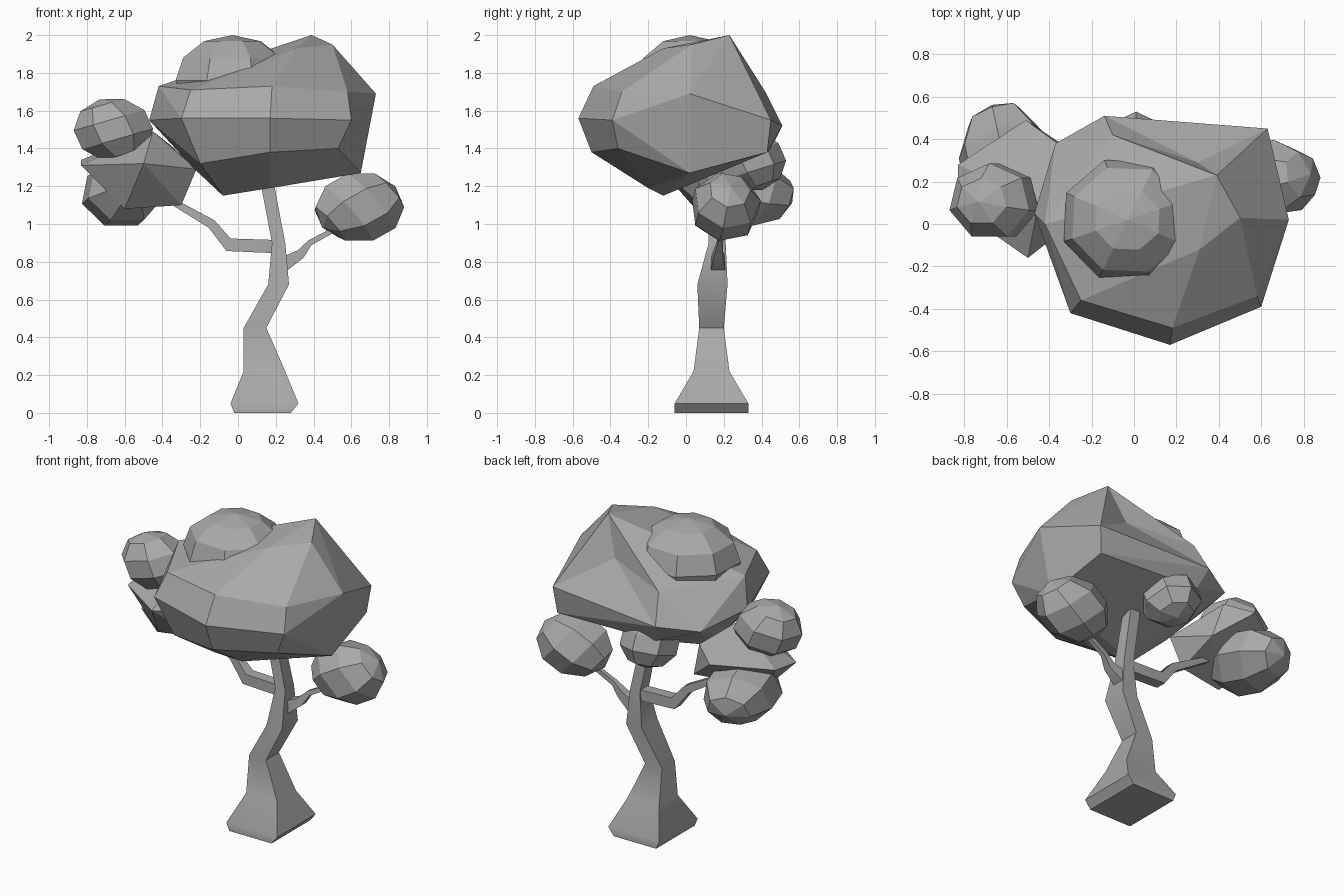
import bpy
import bmesh
import math
from mathutils import Vector, Euler

default_cube = bpy.data.objects.get("Cube")
if default_cube:
    bpy.data.objects.remove(default_cube, do_unlink=True)

# One plain grey for the whole tree
GREY = (0.4, 0.4, 0.4, 1.0)
grey = bpy.data.materials.new("plain_grey")
grey.use_nodes = True
grey.diffuse_color = GREY
grey.node_tree.nodes["Principled BSDF"].inputs["Base Color"].default_value = GREY


def finish(name, bm, smooth=False):
    """Turn a bmesh into a named, coloured object."""
    bmesh.ops.recalc_face_normals(bm, faces=bm.faces[:])
    mesh = bpy.data.meshes.new(name)
    bm.to_mesh(mesh)
    bm.free()
    mesh.materials.append(grey)
    obj = bpy.data.objects.new(name, mesh)
    bpy.context.collection.objects.link(obj)
    if smooth:
        bpy.ops.object.select_all(action="DESELECT")
        obj.select_set(True)
        bpy.context.view_layer.objects.active = obj
        bpy.ops.object.shade_smooth_by_angle(angle=math.radians(50))
    return obj


def loft(name, rings):
    """Skin a list of four-cornered rings and cap both ends."""
    bm = bmesh.new()
    loops = [[bm.verts.new(corner) for corner in ring] for ring in rings]
    for low, high in zip(loops, loops[1:]):
        for i in range(4):
            j = (i + 1) % 4
            bm.faces.new((low[i], low[j], high[j], high[i]))
    bm.faces.new(loops[0])
    bm.faces.new(loops[-1])
    return finish(name, bm, smooth=True)


def hull(name, points, dents=()):
    """Faceted clump wrapped around corner points, with optional dents."""
    bm = bmesh.new()
    for point in points:
        bm.verts.new(point)
    result = bmesh.ops.convex_hull(bm, input=bm.verts[:])
    spare = [g for g in result["geom_interior"] if isinstance(g, bmesh.types.BMVert)]
    bmesh.ops.delete(bm, geom=spare, context="VERTS")
    bmesh.ops.dissolve_limit(bm, angle_limit=math.radians(7),
                             verts=bm.verts[:], edges=bm.edges[:])
    for dent in dents:
        target = Vector(dent)
        face = min(bm.faces, key=lambda f: (f.calc_center_median() - target).length)
        poked = bmesh.ops.poke(bm, faces=[face])
        poked["verts"][0].co = target
    return finish(name, bm)


def clump(name, center, radii, tilt=(0, 0, 0), sides=7, rows=5):
    """Small low-poly ball of leaves, tilted and then stretched."""
    bm = bmesh.new()
    bmesh.ops.create_uvsphere(bm, u_segments=sides, v_segments=rows, radius=1)
    turn = Euler([math.radians(a) for a in tilt]).to_matrix()
    for vert in bm.verts:
        p = turn @ vert.co
        vert.co = Vector(center) + Vector([a * r for a, r in zip(p, radii)])
    return finish(name, bm)


def branch(name, path):
    """Square tapering limb along (x, y, z, half thickness) stations."""
    spots = [Vector(station[:3]) for station in path]
    rings = []
    for i, spot in enumerate(spots):
        ahead = spots[min(i + 1, len(spots) - 1)]
        behind = spots[max(i - 1, 0)]
        side = Vector((0, 1, 0))
        up = (ahead - behind).cross(side).normalized()
        half = path[i][3]
        rings.append([spot + half * (side * s + up * u)
                      for s, u in ((-1, -1), (1, -1), (1, 1), (-1, 1))])
    return loft(name, rings)


# Crooked square trunk: height, then x and y limits
trunk_sections = [
    (0, -.02, .28, -.06, .33),
    (.05, -.04, .32, -.06, .33),
    (.22, .03, .25, .04, .23),
    (.45, .03, .15, .07, .2),
    (.68, .16, .27, .06, .22),
    (.9, .18, .25, .12, .21),
    (1.32, .1, .17, .11, .18),
]
loft("trunk", [[(x0, y0, z), (x1, y0, z), (x1, y1, z), (x0, y1, z)]
               for z, x0, x1, y0, y1 in trunk_sections])

# Limbs reaching out to the side clumps
branch("right_side_branch", [(.21, .17, .88, .035), (-.05, .17, .89, .035),
                             (-.14, .17, 1, .025), (-.4, .18, 1.15, .015)])
branch("left_side_branch", [(.23, .17, .78, .04), (.33, .17, .84, .025),
                            (.38, .18, .9, .015), (.6, .2, 1.02, .012)])

# Main crown: rows of corners from the underside to the peak
crown_rows = [
    [(-.08, -.12, 1.15), (.17, -.2, 1.19), (.2, .25, 1.29)],
    [(-.24, 0, 1.3), (-.2, -.36, 1.32), (.17, -.5, 1.38), (.53, -.36, 1.4),
     (.65, .02, 1.27), (.61, .43, 1.38), (-.1, .45, 1.4)],
    [(-.47, .05, 1.55), (-.3, -.42, 1.56), (.17, -.57, 1.56), (.6, -.39, 1.55),
     (.7, .04, 1.55), (.63, .45, 1.55), (-.14, .51, 1.52), (-.37, .38, 1.5)],
    [(-.42, 0, 1.73), (-.25, -.36, 1.71), (.18, -.49, 1.73), (.58, -.34, 1.7),
     (.73, .02, 1.69), (-.1, .42, 1.7)],
    [(.5, .03, 1.95), (.39, .23, 2), (.31, -.12, 1.93)],
]
hull("main_crown", [corner for row in crown_rows for corner in row],
     dents=[(.3, .29, 1.76)])

# Angular clump between the two round ones
hull("angular_clump", [
    (-.51, .49, 1.37), (-.36, .38, 1.42), (-.3, .35, 1.2), (-.83, .28, 1.34),
    (-.83, .07, 1.31), (-.5, -.16, 1.32), (-.22, .06, 1.29), (-.3, .08, 1.1),
    (-.6, .05, 1.08), (-.45, .1, 1.49)])

# Round clumps
clump("top_clump", (-.03, .02, 1.76), (.32, .3, .24), (0, 0, 20), sides=8, rows=6)
clump("upper_side_clump", (-.66, .105, 1.5), (.215, .19, .17), (0, -20, 0))
clump("lower_side_clump", (-.615, .31, 1.16), (.22, .27, .185), (75, 0, 15))
clump("left_side_clump", (.64, .21, 1.09), (.24, .19, .19), (0, 55, 10))
clump("back_clump", (.01, .34, 1.33), (.18, .19, .16), (20, 0, 0))
